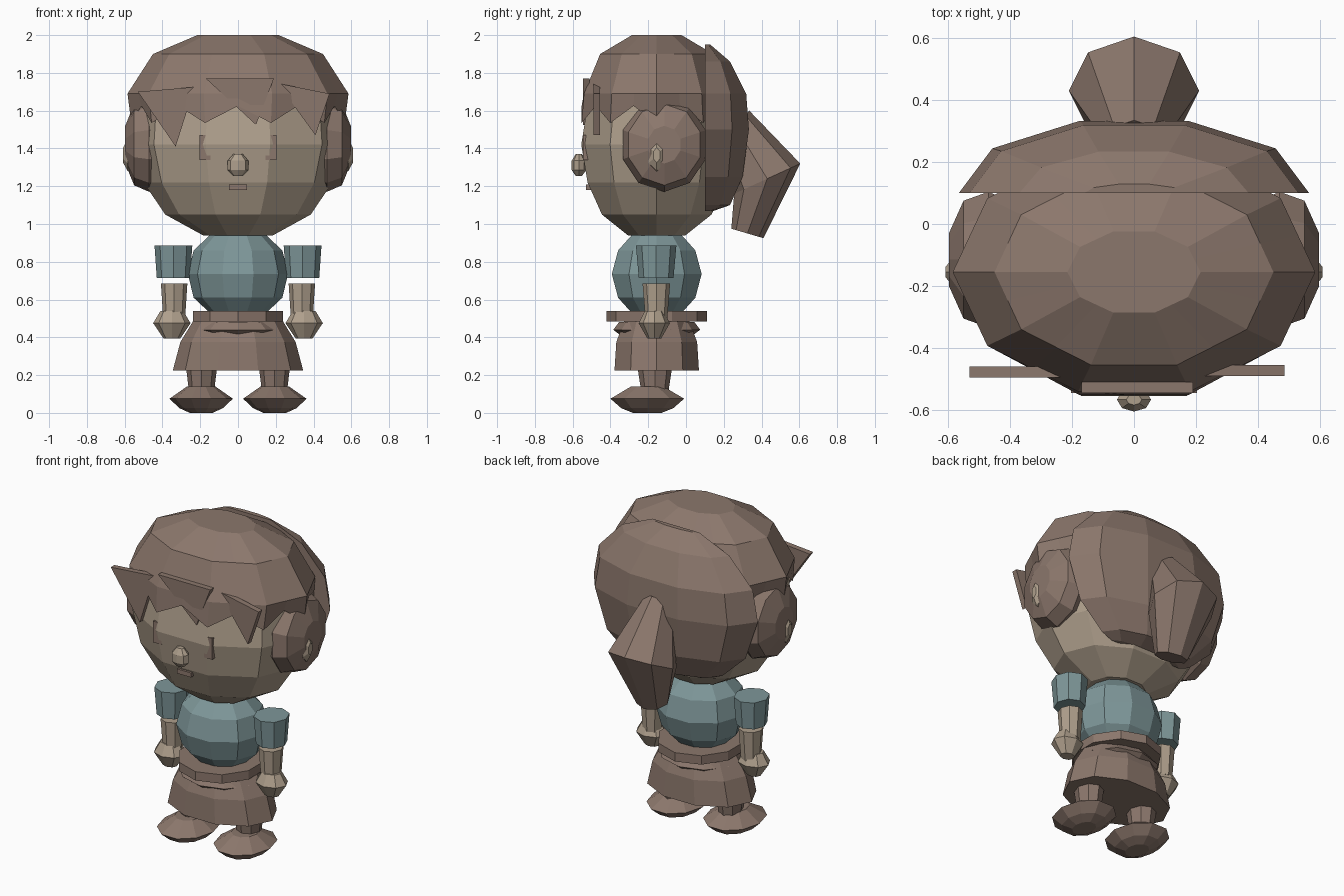
import bpy, bmesh, math
from mathutils import Matrix

if "Cube" in bpy.data.objects:
    bpy.data.objects.remove(bpy.data.objects["Cube"])


def material(name, rgb):
    m = bpy.data.materials.new(name)
    m.diffuse_color = (*rgb, 1)
    m.use_nodes = True
    m.node_tree.nodes["Principled BSDF"].inputs["Base Color"].default_value = m.diffuse_color
    return m


BROWN = material("warm_brown", (0.26, 0.185, 0.15))
SKIN = material("skin_beige", (0.43, 0.35, 0.265))
TEAL = material("dusty_teal", (0.21, 0.31, 0.32))


def finish(name, bm, mat, matrix=None):
    if matrix:
        bm.transform(matrix)
    bmesh.ops.recalc_face_normals(bm, faces=bm.faces)
    me = bpy.data.meshes.new(name)
    bm.to_mesh(me)
    bm.free()
    me.materials.append(mat)
    ob = bpy.data.objects.new(name, me)
    bpy.context.collection.objects.link(ob)
    return ob


def loft(name, mat, rings, seg=10, x=0.0, y=0.0, turn=0.0, half=False, matrix=None):
    """Stack elliptic rings (z, rx, ry, y offset, tilt) and cap both ends."""
    bm = bmesh.new()
    n = seg // 2 + 1 if half else seg
    rows = []
    for z, rx, ry, *more in rings:
        dy, tilt = more or (0, 0)
        row = []
        for i in range(n):
            a = 2 * math.pi * i / seg + math.radians(turn)
            row.append(bm.verts.new((x + rx * math.cos(a), y + dy + ry * math.sin(a),
                                     z + tilt * math.sin(a))))
        rows.append(row)
    for lo, hi in zip(rows, rows[1:]):
        for i in range(n):
            j = (i + 1) % n
            bm.faces.new((lo[i], lo[j], hi[j], hi[i]))
    bm.faces.new(rows[0])
    bm.faces.new(rows[-1])
    return finish(name, bm, mat, matrix)


def plate(name, mat, pts, y0, y1):
    """Extrude a front-facing outline (x, z) from y0 to y1."""
    bm = bmesh.new()
    a = [bm.verts.new((px, y0, pz)) for px, pz in pts]
    b = [bm.verts.new((px, y1, pz)) for px, pz in pts]
    bm.faces.new(a)
    bm.faces.new(b)
    for i in range(len(pts)):
        j = (i + 1) % len(pts)
        bm.faces.new((a[i], a[j], b[j], b[i]))
    return finish(name, bm, mat)


def rect(cx, cz, w, h):
    return [(cx - w, cz - h), (cx + w, cz - h), (cx + w, cz + h), (cx - w, cz + h)]


CY = -0.155  # depth of the body axis

# Head
loft("head", SKIN, [(0.94, 0.185, 0.16), (1.05, 0.385, 0.305), (1.22, 0.5, 0.385),
                    (1.42, 0.55, 0.42), (1.69, 0.53, 0.375), (1.88, 0.4, 0.27)], y=CY)


# Hair cap with a zigzag lower edge
def hair_cap():
    bm = bmesh.new()
    rows = []
    for k, (z, rx, ry) in enumerate([(2.0, 0.215, 0.138), (1.9, 0.45, 0.315),
                                     (1.69, 0.585, 0.405), (1.58, 0.565, 0.418)]):
        ring = [(rx * math.cos(math.pi * i / 5), CY + ry * math.sin(math.pi * i / 5))
                for i in range(10)]
        row = []
        for i in range(10):
            (ax, ay), (bx, by) = ring[i], ring[(i + 1) % 10]
            dz = 0.045 if k == 3 else 0
            row.append(bm.verts.new((ax, ay, z - dz)))
            row.append(bm.verts.new(((ax + bx) / 2, (ay + by) / 2, z + dz)))
        rows.append(row)
    bm.faces.new(rows[0])
    for lo, hi in zip(rows, rows[1:]):
        for i in range(20):
            j = (i + 1) % 20
            bm.faces.new((lo[i], lo[j], hi[j], hi[i]))
    finish("hair_cap", bm, BROWN)


hair_cap()

# Rear hair shell
loft("back_hair", BROWN, [(1.07, 0.25, 0.05), (1.1, 0.32, 0.14), (1.25, 0.48, 0.21),
                          (1.5, 0.565, 0.245), (1.69, 0.53, 0.23), (1.86, 0.37, 0.14),
                          (1.95, 0.16, 0.03)], y=0.1, half=True)

# Ponytail
loft("ponytail", BROWN, [(0.95, 0.1, 0.085, 0.325, -0.025), (1.24, 0.21, 0.175, 0.43, 0.08),
                         (1.52, 0.09, 0.075, 0.26, 0.08)], seg=8)

# Fringe spikes
plate("fringe_left", BROWN, [(-0.53, 1.70), (-0.23, 1.725), (-0.33, 1.41)], -0.495, -0.46)
plate("fringe_middle", BROWN, [(-0.17, 1.77), (0.19, 1.77), (0.095, 1.525)], -0.545, -0.51)
plate("fringe_right", BROWN, [(0.21, 1.745), (0.485, 1.69), (0.41, 1.47)], -0.49, -0.455)

# Face
loft("nose", SKIN, [(1.255, 0.025, 0.017), (1.285, 0.055, 0.038), (1.335, 0.055, 0.038),
                    (1.37, 0.025, 0.017)], seg=8, y=-0.567)
plate("mouth", BROWN, rect(0, 1.195, 0.048, 0.014), -0.53, -0.49)

# Torso, belt and skirt
loft("shirt", TEAL, [(0.53, 0.15, 0.14), (0.61, 0.235, 0.215), (0.735, 0.265, 0.25),
                     (0.86, 0.235, 0.215), (0.94, 0.15, 0.14)], y=CY)
loft("belt", BROWN, [(0.485, 0.25, 0.265), (0.54, 0.25, 0.265)], y=CY, turn=18)
loft("skirt", BROWN, [(0.225, 0.345, 0.235), (0.375, 0.305, 0.225), (0.49, 0.235, 0.18)], y=CY)
loft("waist_folds", BROWN, [(0.41, 0.2, 0.19), (0.44, 0.25, 0.23), (0.48, 0.2, 0.2)],
     y=CY, turn=18)

for side, s in (("left", -1), ("right", 1)):
    # Eyes
    plate(f"{side}_eye", BROWN, rect(s * 0.175, 1.405, 0.029, 0.066), -0.545, -0.5)
    # Side hair buns and ears, built along the x axis
    spin = Matrix.Translation((0, -0.115, 1.42)) @ Matrix.Rotation(s * math.pi / 2, 4, "Y")
    loft(f"{side}_side_hair", BROWN, [(0.38, 0.2, 0.19), (0.47, 0.25, 0.23), (0.55, 0.215, 0.2),
                                      (0.597, 0.1, 0.09)], matrix=spin)
    spin = Matrix.Translation((0, -0.155, 1.365)) @ Matrix.Rotation(s * math.pi / 2, 4, "Y")
    loft(f"{side}_ear", SKIN, [(0.54, 0.09, 0.05), (0.585, 0.085, 0.05), (0.608, 0.04, 0.02)],
         seg=6, matrix=spin)
    # Arms
    loft(f"{side}_sleeve", TEAL, [(0.715, 0.088, 0.092), (0.885, 0.1, 0.107)], seg=8,
         x=s * 0.342, y=-0.158)
    loft(f"{side}_arm", SKIN, [(0.5, 0.058, 0.058), (0.685, 0.07, 0.073)], seg=8,
         x=s * 0.338, y=-0.157)
    loft(f"{side}_hand", SKIN, [(0.395, 0.045, 0.037), (0.475, 0.099, 0.083), (0.54, 0.06, 0.05)],
         seg=8, x=s * 0.35, y=-0.168)
    # Legs and shoes
    loft(f"{side}_leg", BROWN, [(0.1, 0.065, 0.07), (0.25, 0.083, 0.093)], seg=8,
         x=s * 0.193, y=-0.165)
    loft(f"{side}_shoe", BROWN, [(0.0, 0.06, 0.08), (0.025, 0.115, 0.145), (0.075, 0.168, 0.205),
                                 (0.14, 0.075, 0.09)], x=s * 0.195, y=-0.205)
